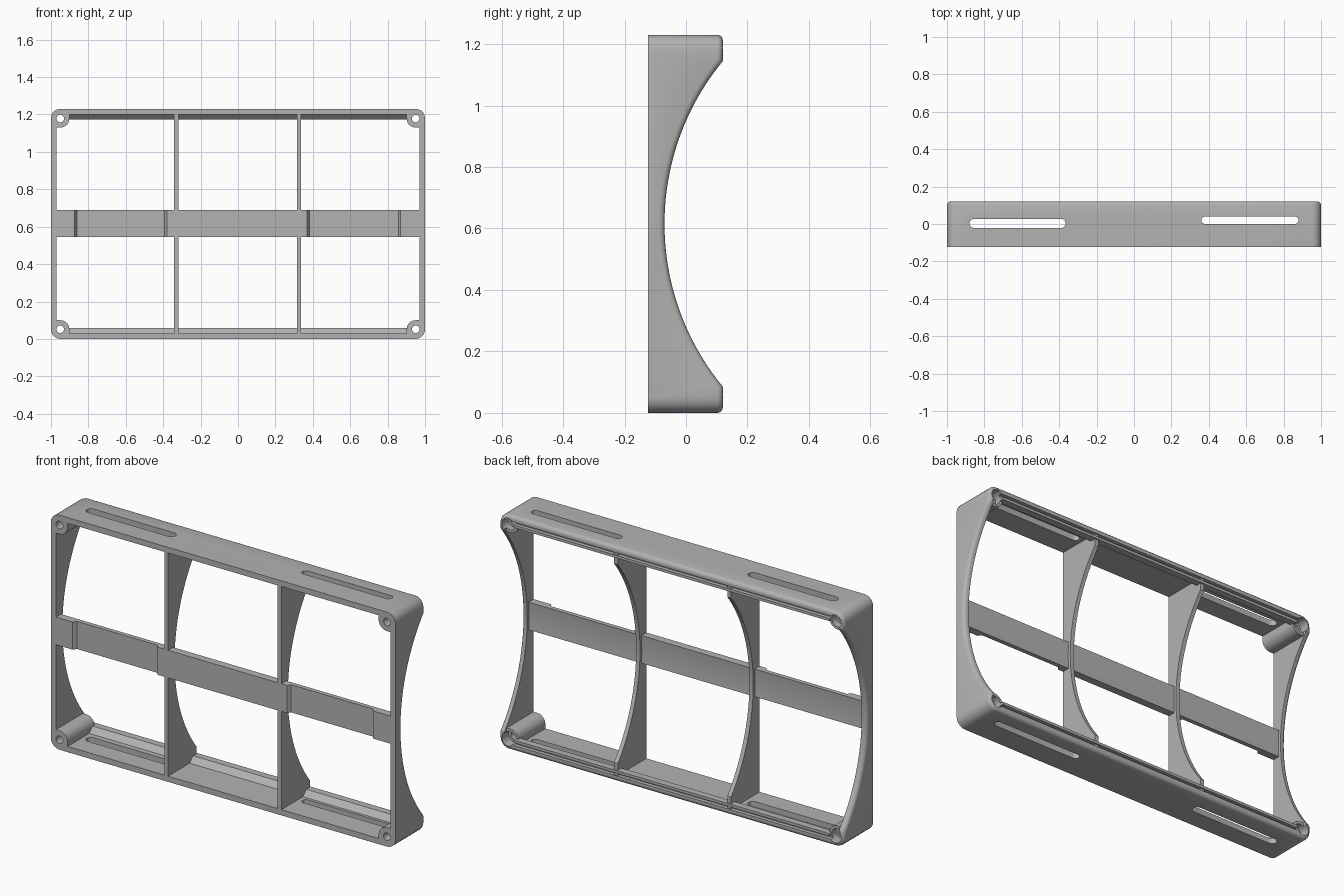
import bpy, bmesh, math
from mathutils import Vector

if "Cube" in bpy.data.objects:
    bpy.data.objects.remove(bpy.data.objects["Cube"], do_unlink=True)

H = 1.23                 # frame height
FRONT, BACK = -0.123, 0.12
WALL = 0.03
MID = H / 2
ARC_Y, ARC_R = 0.764, 0.834

grey = bpy.data.materials.new("plain grey")
grey.use_nodes = True
COLOUR = (0.45, 0.45, 0.45, 1)
grey.diffuse_color = COLOUR
grey.node_tree.nodes["Principled BSDF"].inputs["Base Color"].default_value = COLOUR


def prism(name, pts, axis, a, b):
    """Extrude a 2D outline along one axis, from a to b."""
    place = {"x": lambda p, t: (t, p[0], p[1]),
             "y": lambda p, t: (p[0], t, p[1]),
             "z": lambda p, t: (p[0], p[1], t)}[axis]
    bm = bmesh.new()
    lo = [bm.verts.new(place(p, a)) for p in pts]
    hi = [bm.verts.new(place(p, b)) for p in pts]
    bm.faces.new(lo)
    bm.faces.new(hi)
    for i in range(len(pts)):
        j = (i + 1) % len(pts)
        bm.faces.new((lo[i], lo[j], hi[j], hi[i]))
    bmesh.ops.recalc_face_normals(bm, faces=bm.faces)
    mesh = bpy.data.meshes.new(name)
    bm.to_mesh(mesh)
    bm.free()
    obj = bpy.data.objects.new(name, mesh)
    bpy.context.collection.objects.link(obj)
    mesh.materials.append(grey)
    return obj


def rect(x0, x1, y0, y1):
    return [(x0, y0), (x1, y0), (x1, y1), (x0, y1)]


def arc(cx, cy, r, start, end, n):
    return [(cx + r * math.cos(math.radians(start + (end - start) * i / n)),
             cy + r * math.sin(math.radians(start + (end - start) * i / n)))
            for i in range(n + 1)]


def carve(obj, *cutters):
    """Subtract the cutters from the object, then discard them."""
    bpy.context.view_layer.objects.active = obj
    for c in cutters:
        c.hide_render = True
        m = obj.modifiers.new("cut", "BOOLEAN")
        m.operation, m.solver, m.object = "DIFFERENCE", "EXACT", c
        bpy.ops.object.modifier_apply(modifier=m.name)
        bpy.data.objects.remove(c, do_unlink=True)


def side_profile(z0, z1, back, r):
    """Side outline (y, z): flat front, back hollowed by a large arc."""
    half = math.degrees(math.asin(math.sqrt(r * r - (ARC_Y - back) ** 2) / r))
    return [(FRONT, z1), (FRONT, z0), (back, z0)] + \
        arc(ARC_Y, MID, r, 180 + half, 180 - half, 40) + [(back, z1)]


# Frame: solid outline with rounded corners and rounded back rim
frame = prism("outer_frame", side_profile(0, H, BACK, ARC_R), "x", -1, 1)
bm = bmesh.new()
bm.from_mesh(frame.data)


def is_corner(e):
    a, b = (v.co for v in e.verts)
    return all(abs(abs(p.x) - 1) < 1e-4 and min(abs(p.z), abs(p.z - H)) < 1e-4
               for p in (a, b)) and abs(a.y - b.y) > 0.1


bmesh.ops.bevel(bm, geom=[e for e in bm.edges if is_corner(e)], offset=0.05,
                offset_type="OFFSET", segments=5, profile=0.5, affect="EDGES")
bm.normal_update()
rim = []
for e in bm.edges:
    ny = sorted(f.normal.y for f in e.link_faces)
    if len(ny) == 2 and abs(ny[0]) < 0.05 and ny[1] > 0.3:
        rim.append(e)
bmesh.ops.bevel(bm, geom=rim, offset=0.018, offset_type="OFFSET",
                segments=3, profile=0.5, affect="EDGES")
bm.to_mesh(frame.data)
bm.free()

# Frame: open interior, leaving a sloped lip along the back of top and bottom
lip = 0.058
opening = [(-1, WALL), (0.055, WALL), (0.083, lip), (1, lip),
           (1, H - lip), (0.083, H - lip), (0.055, H - WALL), (-1, H - WALL)]
carve(frame, prism("opening_cutter", opening, "x", WALL - 1, 1 - WALL))

# Frame: back grooves
for z in (0.037, H - 0.037):
    carve(frame, prism("groove_cutter", rect(-0.93, 0.93, z - 0.007, z + 0.007),
                       "y", 0.1, 0.2))

# Frame: long slots through top and bottom walls
for x0, x1, y, r in ((-0.88, -0.365, 0.003, 0.024), (0.36, 0.88, 0.02, 0.02)):
    outline = arc(x0 + r, y, r, 90, 270, 10) + arc(x1 - r, y, r, -90, 90, 10)
    carve(frame, prism("slot_cutter", outline, "z", -0.1, H + 0.1))

# Corner screw posts with through holes and counterbores
parts = [frame]
for sx, xname in ((1, "left"), (-1, "right")):
    for sz, zname in ((1, "top"), (-1, "bottom")):
        cx, cz = sx * 0.95, MID + sz * (MID - 0.052)
        outline = [(0.03, 0.03)] + [(-0.048, 0.03)] + arc(0, 0, 0.048, 180, 270, 10) \
            + [(0.03, -0.048)]
        post = prism(f"screw_post_{zname}_{xname}",
                     [(cx + sx * u, cz + sz * v) for u, v in outline],
                     "y", FRONT, 0.1)

        def drill(r, a):
            return prism("drill", arc(cx, cz, r, 0, 345, 23), "y", a, 0.3)
        carve(post, drill(0.02, -0.3), drill(0.034, 0.065))
        carve(frame, drill(0.02, -0.3), drill(0.034, 0.065))
        parts.append(post)

# Upright ribs
for x, n in ((0.327, "left"), (-0.33, "right")):
    parts.append(prism(f"rib_{n}", side_profile(0.012, H - 0.012, 0.113, ARC_R),
                       "x", x - 0.011, x + 0.011))

# Cross bar: curved back, with two shallow sloped recesses in front
z0, z1 = 0.545, 0.69
r = ARC_R + 0.015
a0, a1 = (180 - math.degrees(math.asin((z - MID) / r)) for z in (z0, z1))
bar = prism("cross_bar", [(FRONT, z1), (FRONT, z0)] + arc(ARC_Y, MID, r, a0, a1, 8),
            "x", -0.985, 0.985)
for x0, x1 in ((-0.873, -0.38), (0.37, 0.87)):
    recess = [(x0, -0.2), (x0, FRONT), (x0 + 0.012, -0.105),
              (x1 - 0.012, -0.105), (x1, FRONT), (x1, -0.2)]
    carve(bar, prism("recess_cutter", recess, "z", 0.4, 0.8))
parts.append(bar)

# Smooth rounded surfaces, keep edges crisp
bpy.ops.object.select_all(action="DESELECT")
for p in parts:
    p.select_set(True)
bpy.context.view_layer.objects.active = frame
bpy.ops.object.shade_smooth_by_angle(angle=math.radians(32))
